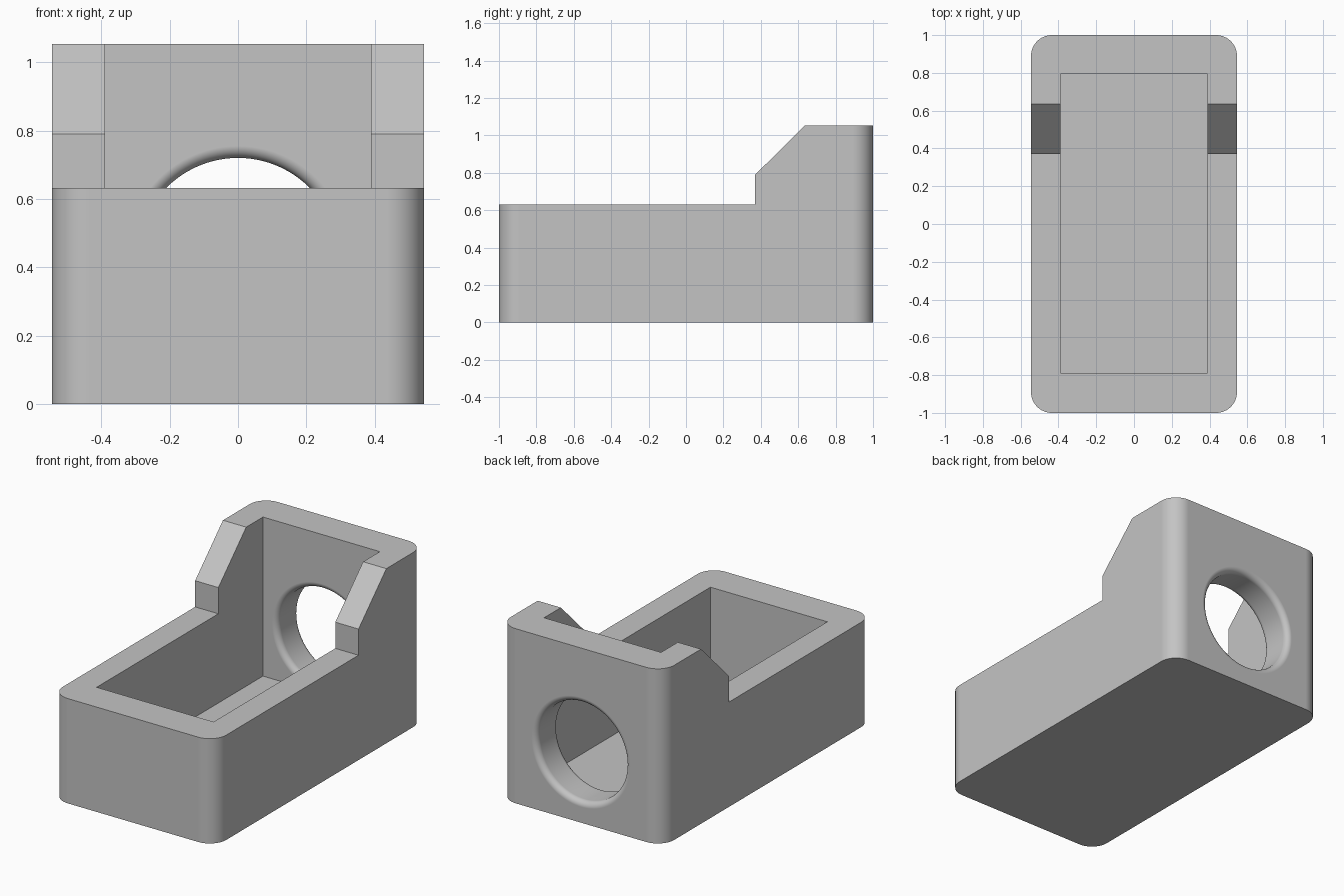
import bpy
import bmesh
from math import sin, cos, pi
from mathutils import Vector, Matrix

cube = bpy.data.objects.get("Cube")
if cube:
    bpy.data.objects.remove(cube, do_unlink=True)

HALF_W, CORNER, FLOOR = 0.545, 0.11, 0.094
CAVITY_X, CAVITY_FRONT, CAVITY_BACK = 0.39, -0.79, 0.795
HOLE_Z, HOLE_R, FILLET = 0.425, 0.295, 0.035

grey = bpy.data.materials.new("plain_grey")
grey.use_nodes = True
colour = (0.55, 0.55, 0.55, 1)
grey.diffuse_color = colour
grey.node_tree.nodes["Principled BSDF"].inputs["Base Color"].default_value = colour


def make_object(name, bm):
    bmesh.ops.recalc_face_normals(bm, faces=bm.faces)
    mesh = bpy.data.meshes.new(name)
    bm.to_mesh(mesh)
    bm.free()
    mesh.materials.append(grey)
    obj = bpy.data.objects.new(name, mesh)
    bpy.context.collection.objects.link(obj)
    return obj


def extrude_profile(name, points, offset):
    bm = bmesh.new()
    face = bm.faces.new([bm.verts.new(p) for p in points])
    new = bmesh.ops.extrude_face_region(bm, geom=[face])["geom"]
    verts = [v for v in new if isinstance(v, bmesh.types.BMVert)]
    bmesh.ops.translate(bm, verts=verts, vec=offset)
    return make_object(name, bm)


def subtract(body, cutter):
    cutter.hide_render = True
    mod = body.modifiers.new("cut", "BOOLEAN")
    mod.operation, mod.solver, mod.object = "DIFFERENCE", "EXACT", cutter
    bpy.ops.object.select_all(action="DESELECT")
    bpy.context.view_layer.objects.active = body
    body.select_set(True)
    bpy.ops.object.modifier_apply(modifier=mod.name)
    bpy.data.objects.remove(cutter, do_unlink=True)


# Body: rounded rectangle raised to full height
outline = []
for sx, sy, start in ((1, 1, 0), (-1, 1, 1), (-1, -1, 2), (1, -1, 3)):
    for i in range(13):
        a = (start + i / 12) * pi / 2
        outline.append((sx * (HALF_W - CORNER) + CORNER * cos(a),
                        sy * (1 - CORNER) + CORNER * sin(a), 0))
body = extrude_profile("open_box", outline, Vector((0, 0, 1.053)))

# Lowered front with the sloped shoulders
step = [(-0.8, y, z) for y, z in
        ((-1.2, 0.632), (0.37, 0.632), (0.37, 0.79), (0.635, 1.053),
         (0.635, 1.2), (-1.2, 1.2))]
subtract(body, extrude_profile("step_cutter", step, Vector((1.6, 0, 0))))

# Rectangular cavity
rect = [(x * CAVITY_X, y, FLOOR) for x, y in
        ((-1, CAVITY_FRONT), (1, CAVITY_FRONT), (1, CAVITY_BACK), (-1, CAVITY_BACK))]
subtract(body, extrude_profile("cavity_cutter", rect, Vector((0, 0, 1.2))))

# Round hole through the back wall, filleted on both sides
rim = HOLE_R + FILLET
arc = [i / 8 * pi / 2 for i in range(9)]
profile = [(rim, 0.7)]
profile += [(rim - FILLET * sin(a), CAVITY_BACK + FILLET * (1 - cos(a))) for a in arc]
profile += [(rim - FILLET * cos(a), 1 - FILLET * (1 - sin(a))) for a in arc]
profile += [(rim, 1.1)]
bm = bmesh.new()
rings = []
for r, y in profile:
    ring = bmesh.ops.create_circle(
        bm, segments=96, radius=r,
        matrix=Matrix.Translation((0, y, HOLE_Z)) @ Matrix.Rotation(pi / 2, 4, "X"))
    rings.append(ring["verts"])
for a, b in zip(rings, rings[1:]):
    for i in range(96):
        j = (i + 1) % 96
        bm.faces.new((a[i], a[j], b[j], b[i]))
bm.faces.new(rings[0])
bm.faces.new(rings[-1])
subtract(body, make_object("hole_cutter", bm))

# Smooth curves, crisp edges, clean flat faces
bpy.ops.object.shade_smooth_by_angle(angle=pi / 6)
normals = body.modifiers.new("flat_face_normals", "WEIGHTED_NORMAL")
normals.keep_sharp = True
